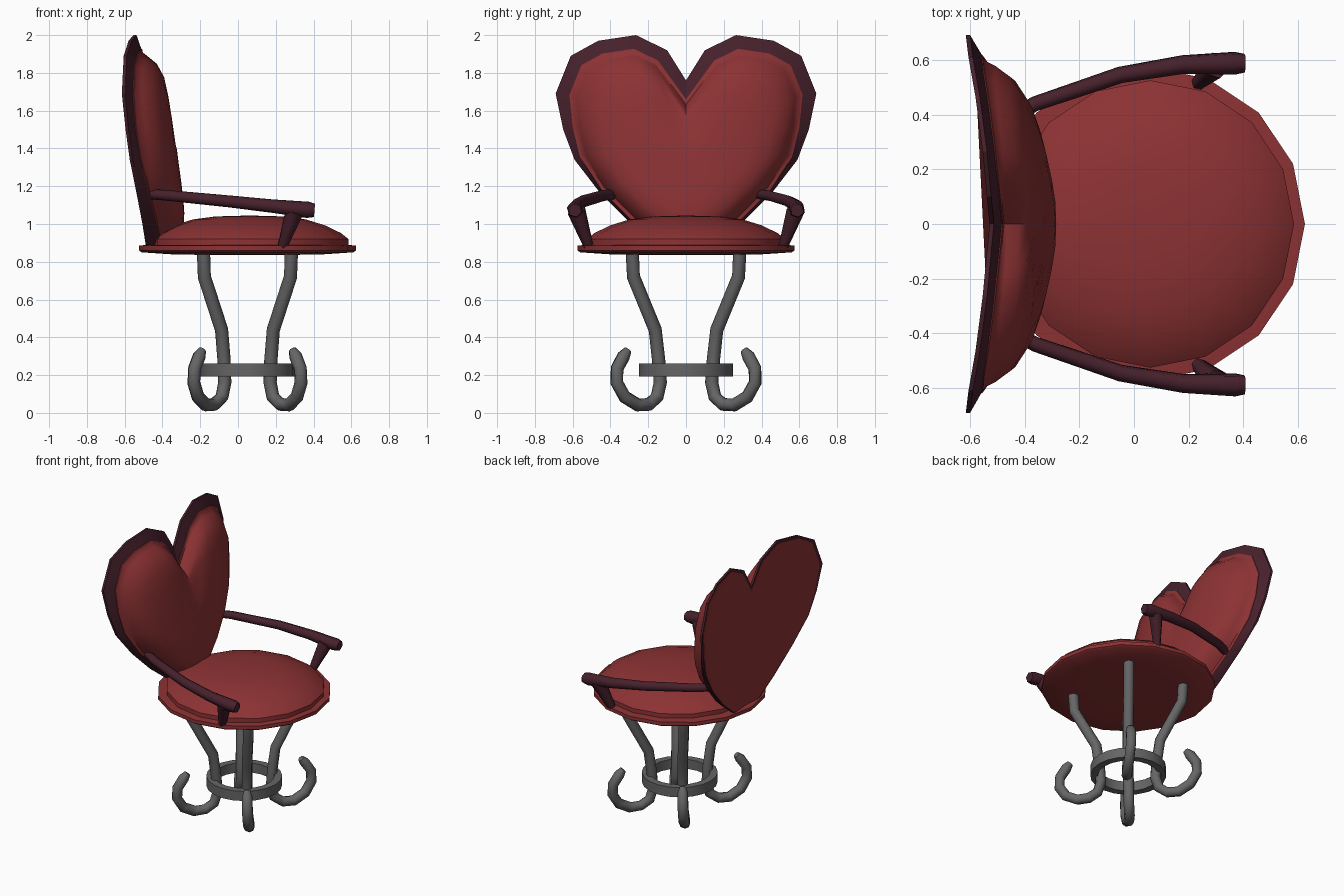
import bpy, bmesh, math
from mathutils import Vector

if "Cube" in bpy.data.objects:
    bpy.data.objects.remove(bpy.data.objects["Cube"], do_unlink=True)


def material(name, rgb):
    m = bpy.data.materials.new(name)
    m.use_nodes = True
    m.diffuse_color = (*rgb, 1)
    m.node_tree.nodes["Principled BSDF"].inputs["Base Color"].default_value = (*rgb, 1)
    return m


RED = material("red upholstery", (0.265, 0.032, 0.034))
PLUM = material("dark plum trim", (0.062, 0.015, 0.025))
IRON = material("grey iron", (0.13, 0.13, 0.13))


def finish(obj, mat, angle):
    obj.data.materials.append(mat)
    bpy.ops.object.select_all(action='DESELECT')
    obj.select_set(True)
    bpy.context.view_layer.objects.active = obj
    bpy.ops.object.shade_smooth_by_angle(angle=math.radians(angle))
    return obj


def rings_object(name, rings, mat, close_last=False, angle=40):
    """Skin a list of equal-length point loops; single-point loops become tips."""
    bm = bmesh.new()
    loops = [[bm.verts.new(p) for p in ring] for ring in rings]
    pairs = list(zip(loops, loops[1:]))
    if close_last:
        pairs.append((loops[-1], loops[0]))
    for a, b in pairs:
        n = max(len(a), len(b))
        for i in range(n):
            j = (i + 1) % n
            quad = [a[i % len(a)], a[j % len(a)], b[j % len(b)], b[i % len(b)]]
            bm.faces.new(list(dict.fromkeys(quad)))
    if not close_last:
        for end in (loops[0], loops[-1]):
            if len(end) > 2:
                bm.faces.new(end)
    bmesh.ops.recalc_face_normals(bm, faces=bm.faces)
    mesh = bpy.data.meshes.new(name)
    bm.to_mesh(mesh)
    bm.free()
    obj = bpy.data.objects.new(name, mesh)
    bpy.context.collection.objects.link(obj)
    return finish(obj, mat, angle)


def lathe(name, profile, mat, cx, sides=16, close=False, angle=40):
    rings = []
    for r, z in profile:
        steps = sides if r > 0 else 1
        rings.append([(cx + r * math.cos(math.tau * i / steps),
                       r * math.sin(math.tau * i / steps), z) for i in range(steps)])
    return rings_object(name, rings, mat, close, angle)


def tube(name, path, radii, mat, sides=8):
    """Round bar along a path, with a radius at each point."""
    pts = [Vector(p) for p in path]
    rings, side = [], None
    for i, p in enumerate(pts):
        d = (pts[min(i + 1, len(pts) - 1)] - pts[max(i - 1, 0)]).normalized()
        if side is None:
            side = d.orthogonal()
        side = (side - d * side.dot(d)).normalized()
        up = d.cross(side)
        rings.append([p + radii[i] * (side * math.cos(math.tau * k / sides) +
                                      up * math.sin(math.tau * k / sides)) for k in range(sides)])
    return rings_object(name, rings, mat, angle=62)


def clamp(t):
    return min(max(t, 0), 1)


# Seat: thin round base with a domed cushion on top
CX = 0.05
lathe("seat_base", [(0, 0.835), (0.38, 0.838), (0.56, 0.85), (0.575, 0.86),
                    (0.575, 0.885), (0.53, 0.89), (0, 0.89)], RED, CX, angle=50)
lathe("seat_cushion", [(0.525, 0.885), (0.525, 0.92), (0.485, 0.952), (0.4, 0.993),
                       (0.3, 1.024), (0.18, 1.04), (0, 1.045)], RED, CX + 0.01)

# Heart-shaped backrest outline, right half from the notch to the tip
HALF = [(0.0, 1.76), (0.1, 1.92), (0.265, 2.0), (0.465, 1.97), (0.61, 1.89), (0.69, 1.69),
        (0.65, 1.5), (0.59, 1.34), (0.455, 1.165), (0.29, 1.0), (0.15, 0.89), (0.0, 0.86)]
HEART = HALF + [(-y, z) for y, z in HALF[-2:0:-1]]
MID = 1.32


def back_x(y, z):
    return -0.473 - 0.05 * (z - 0.9) - 0.19 * y * y


def trim_width(z):
    return 0.015 + 0.055 * clamp((z - 1.2) / 0.45)


def trim_depth(z):
    return 0.027 + 0.033 * clamp((1.5 - z) / 0.6)


def inset(points, share, extra=0.0):
    """Move an outline inward by a share of the trim width plus a fixed step."""
    out = []
    for i, (y, z) in enumerate(points):
        a, b = points[i - 1], points[(i + 1) % len(points)]
        e1 = Vector((y - a[0], z - a[1])).normalized()
        e2 = Vector((b[0] - y, b[1] - z)).normalized()
        n1, n2 = Vector((e1.y, -e1.x)), Vector((e2.y, -e2.x))
        m = (n1 + n2) / max(1 + n1.dot(n2), 0.75)
        d = share * trim_width(z) + extra
        out.append((y + m.x * d, z + m.y * d))
    return out


def scaled(points, s):
    return [(y * s, MID + (z - MID) * s) for y, z in points]


def heart_loop(points, forward, depth_share=0.0):
    return [(back_x(y, z) + forward + depth_share * trim_depth(z), y, z) for y, z in points]


INNER = inset(HEART, 1)
LIP = inset(HEART, 1, 0.02)
REAR = inset(HEART, 0.3)

# Sloping plum frame, closed around the upholstery
rings_object("back_frame", [heart_loop(HEART, -0.012), heart_loop(HEART, 0.004),
                            heart_loop(INNER, 0, 1), heart_loop(INNER, 0.003)],
             PLUM, close_last=True, angle=25)

# Rear panel
rings_object("back_panel", [heart_loop(REAR, -0.004), heart_loop(REAR, -0.011)] +
             [heart_loop(scaled(REAR, s), -0.006) for s in (0.85, 0.6, 0.3)] +
             [[(back_x(0, MID) - 0.006, 0, MID)]], RED)

# Puffed front cushion with a soft crease under the notch
loops = [heart_loop(INNER, -0.02, 1), heart_loop(INNER, 0.004, 1), heart_loop(LIP, 0.008, 1)]
for s, puff in ((0.97, 0.085), (0.9, 0.13), (0.78, 0.16), (0.62, 0.173),
                (0.45, 0.178), (0.22, 0.18)):
    loop = []
    for y, z in scaled(LIP, s):
        crease = 0.25 * math.exp(-(y / 0.13) ** 2) * clamp((z - 1.38) / 0.25)
        low = 0.09 * max(MID - z, 0) * clamp((1 - s) * 8)
        high = 0.05 * max(z - MID, 0)
        loop.append((back_x(y, z) + puff * (1 - crease) + low - high, y, z))
    loops.append(loop)
loops.append([(back_x(0, MID) + 0.18, 0, MID)])
rings_object("back_cushion", loops, RED, angle=55)

# Armrests with slanted struts
for side, label in ((1, "left"), (-1, "right")):
    tube(label + "_armrest",
         [(-0.49, side * 0.37, 1.16), (-0.36, side * 0.44, 1.15), (-0.05, side * 0.545, 1.12),
          (0.18, side * 0.583, 1.095), (0.37, side * 0.588, 1.075), (0.405, side * 0.588, 1.072)],
         [0.027, 0.029, 0.032, 0.036, 0.044, 0.036], PLUM, sides=6)
    tube(label + "_arm_strut", [(0.3, side * 0.58, 1.07), (0.235, side * 0.515, 0.88)],
         [0.05, 0.026], PLUM, sides=6)

# Four iron legs curling up into hooked feet
LEG = [(0.233, 0.285, 0.86), (0.228, 0.278, 0.72), (0.137, 0.163, 0.44), (0.124, 0.145, 0.28),
       (0.12, 0.136, 0.16), (0.135, 0.153, 0.085), (0.175, 0.195, 0.045), (0.22, 0.255, 0.042),
       (0.262, 0.325, 0.085), (0.284, 0.366, 0.16), (0.28, 0.365, 0.235), (0.255, 0.33, 0.3),
       (0.24, 0.308, 0.332)]
for sx, front in ((1, "front"), (-1, "rear")):
    for sy, label in ((1, "left"), (-1, "right")):
        tube(front + "_" + label + "_leg", [(CX + sx * x, sy * y, z) for x, y, z in LEG],
             [0.035] * 12 + [0.022], IRON)

# Flat ring tying the legs together
lathe("leg_ring", [(0.25, 0.192), (0.25, 0.262), (0.2, 0.262), (0.2, 0.192)],
      IRON, CX, sides=20, close=True)
